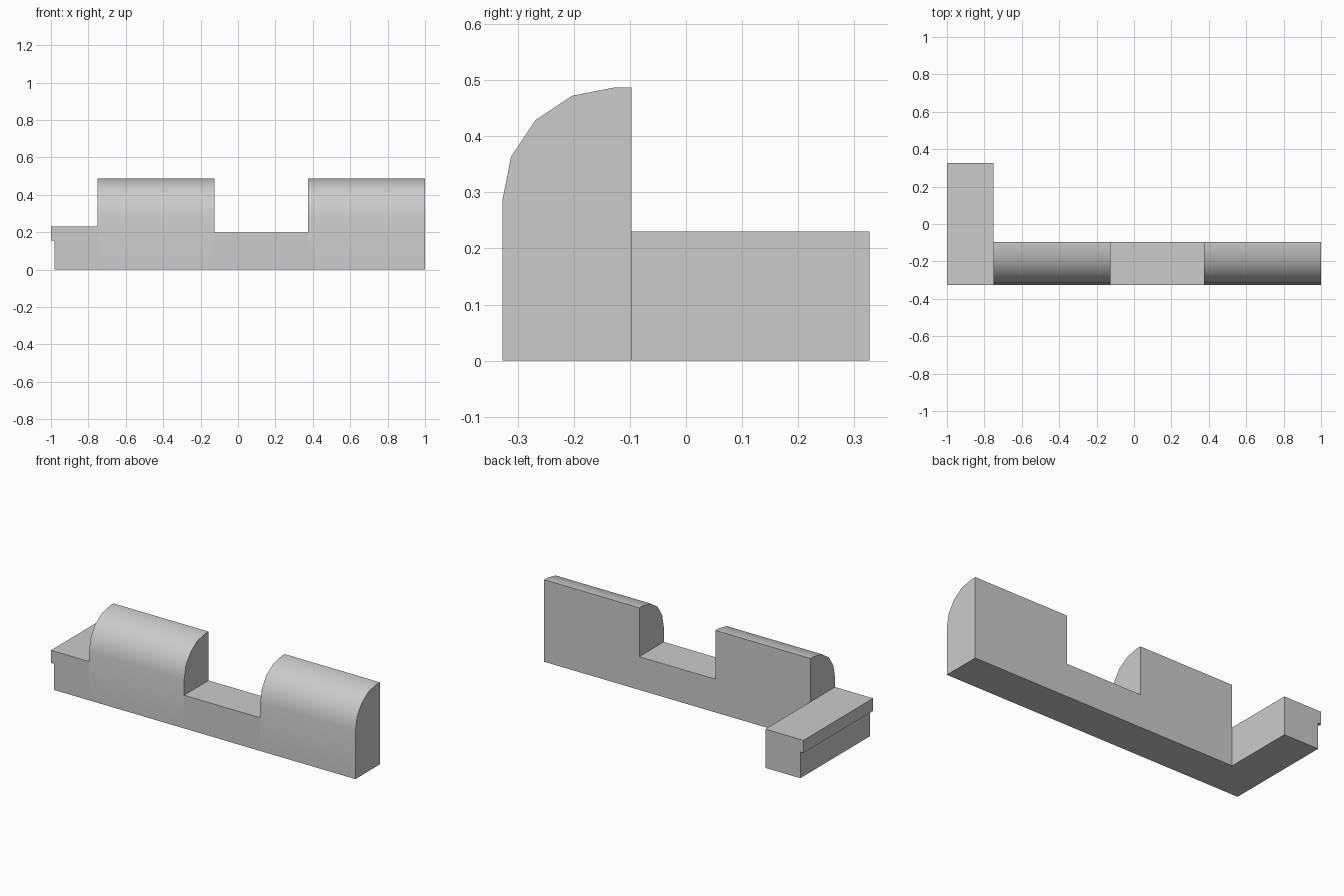
import bpy, bmesh, math

if "Cube" in bpy.data.objects:
    bpy.data.objects.remove(bpy.data.objects["Cube"])

FRONT, BACK = -0.327, -0.097   # depth range of the long row


def extrude_profile(name, points, offset, smooth=False):
    """Make a solid by extruding a closed 3D outline along an offset."""
    bm = bmesh.new()
    face = bm.faces.new([bm.verts.new(p) for p in points])
    moved = bmesh.ops.extrude_face_region(bm, geom=[face])["geom"]
    verts = [g for g in moved if isinstance(g, bmesh.types.BMVert)]
    bmesh.ops.translate(bm, verts=verts, vec=offset)
    bmesh.ops.recalc_face_normals(bm, faces=bm.faces)
    mesh = bpy.data.meshes.new(name)
    bm.to_mesh(mesh)
    bm.free()
    obj = bpy.data.objects.new(name, mesh)
    bpy.context.collection.objects.link(obj)
    if smooth:
        bpy.ops.object.select_all(action='DESELECT')
        obj.select_set(True)
        bpy.context.view_layer.objects.active = obj
        bpy.ops.object.shade_smooth_by_angle(angle=math.radians(30))
    return obj


def rounded_section(name, x0, x1):
    """Tall section with a quarter-round front shoulder in four steps."""
    r, zc = 0.2, 0.287
    outline = [(BACK, 0), (FRONT, 0)]
    for i in range(5):
        a = math.radians(22.5 * i)
        outline.append((FRONT + r - r * math.cos(a), zc + r * math.sin(a)))
    outline.append((BACK, zc + r))
    extrude_profile(name, [(x0, y, z) for y, z in outline], (x1 - x0, 0, 0), True)


# Tall rounded sections on either side of the low link
rounded_section("left_rounded_section", -0.75, -0.125)
rounded_section("right_rounded_section", 0.375, 1.0)

# Low link between them
link = [(FRONT, 0), (BACK, 0), (BACK, 0.197), (FRONT, 0.197)]
extrude_profile("low_link", [(-0.125, y, z) for y, z in link], (0.5, 0, 0))

# Deep end wing with an overhanging lip along its outer side
wing = [(-0.98, 0), (-0.75, 0), (-0.75, 0.23), (-1, 0.23), (-1, 0.155), (-0.98, 0.155)]
extrude_profile("end_wing", [(x, FRONT, z) for x, z in wing], (0, -2 * FRONT, 0))
